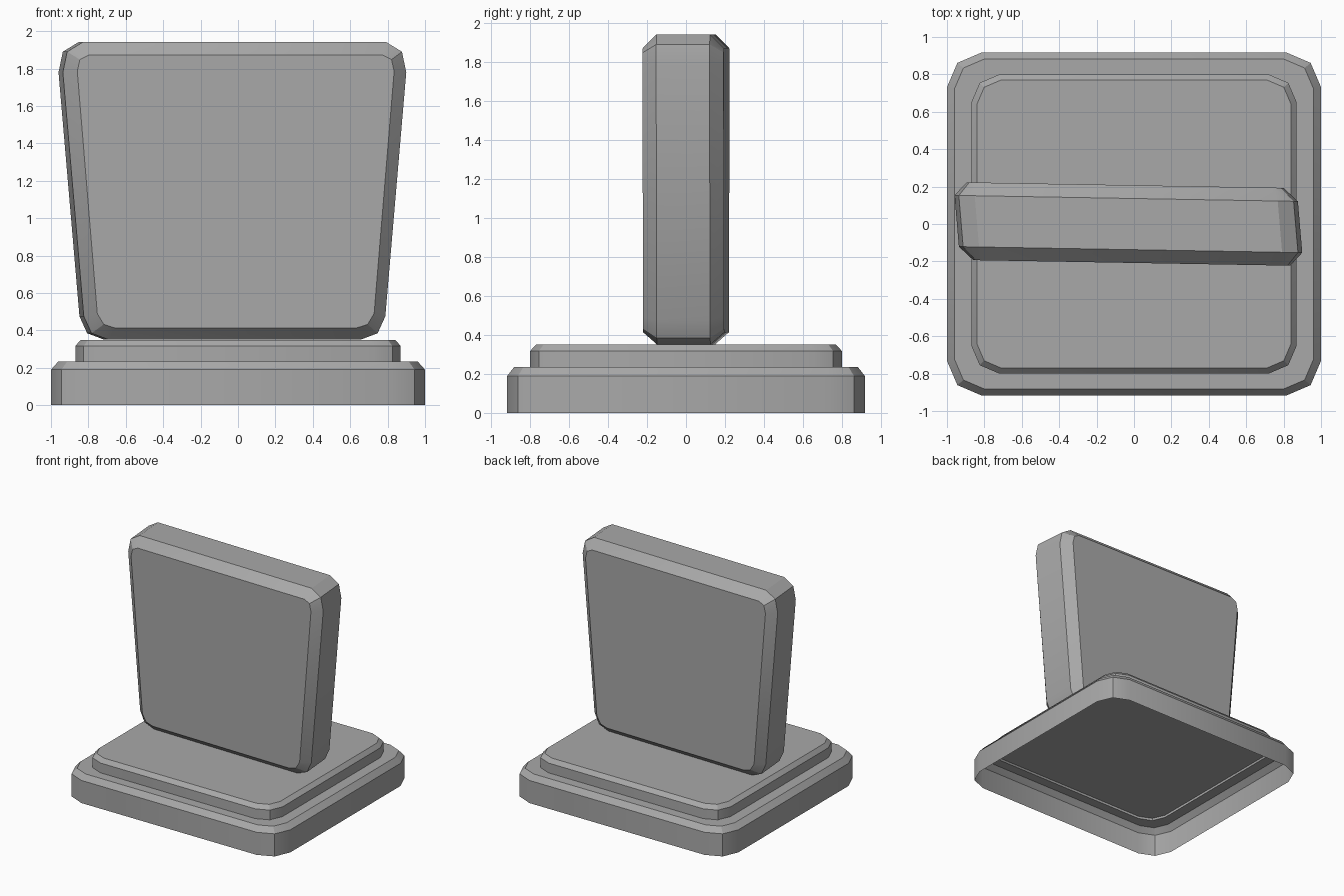
import bpy, bmesh, math

cube = bpy.data.objects.get("Cube")
if cube:
    bpy.data.objects.remove(cube, do_unlink=True)

grey = bpy.data.materials.new("plain grey")
grey.use_nodes = True
GREY = (0.395, 0.395, 0.395, 1)
grey.diffuse_color = GREY
grey.node_tree.nodes["Principled BSDF"].inputs["Base Color"].default_value = GREY


def loft(name, loops, capped):
    """Skin a stack of matching loops into one mesh."""
    bm = bmesh.new()
    rings = [[bm.verts.new(p) for p in loop] for loop in loops]
    for low, high in zip(rings, rings[1:]):
        n = len(low)
        for i in range(n):
            j = (i + 1) % n
            bm.faces.new((low[i], low[j], high[j], high[i]))
    if capped:
        bm.faces.new(rings[0][::-1])
        bm.faces.new(rings[-1])
    bmesh.ops.recalc_face_normals(bm, faces=bm.faces)
    mesh = bpy.data.meshes.new(name)
    bm.to_mesh(mesh)
    bm.free()
    mesh.materials.append(grey)
    ob = bpy.data.objects.new(name, mesh)
    bpy.context.collection.objects.link(ob)
    bpy.ops.object.select_all(action='DESELECT')
    ob.select_set(True)
    bpy.context.view_layer.objects.active = ob
    bpy.ops.object.shade_smooth_by_angle(angle=math.radians(30))


def base_loop(hx, hy, r, z):
    """Rounded rectangle with two cuts per corner."""
    k = 0.3 * r
    corner = [(hx, hy - r), (hx - k, hy - k), (hx - r, hy)]
    back = corner + [(-x, y) for x, y in reversed(corner)]
    return [(x, y, z) for x, y in back] + [(-x, -y, z) for x, y in back]


# Hollow lower tier, open underneath, with a ledge on top
loft("plinth_lower_tier", [
    base_loop(1.0, 0.917, 0.185, 0.0),
    base_loop(1.0, 0.917, 0.185, 0.19),
    base_loop(0.96, 0.882, 0.16, 0.235),
    base_loop(0.87, 0.8, 0.15, 0.235),
    base_loop(0.87, 0.8, 0.15, 0.255),
], False)

# Solid upper tier, its underside closing the hollow
loft("plinth_upper_tier", [
    base_loop(0.87, 0.8, 0.15, 0.255),
    base_loop(0.87, 0.8, 0.15, 0.317),
    base_loop(0.84, 0.77, 0.13, 0.35),
], True)


def panel_loop(right, y):
    """Tapered outline at depth y, skewed a little; right side is (half x, z)."""
    outline = right + [(-x, z) for x, z in reversed(right)]
    return [(x - 0.03 - 0.085 * y, y - 0.0175 * x, z) for x, z in outline]


# Upright tapered panel with bevelled front and back
rim = [(0.675, 0.351), (0.765, 0.385), (0.806, 0.475),
       (0.918, 1.78), (0.895, 1.89), (0.81, 1.942)]
face = [(0.645, 0.413), (0.705, 0.432), (0.74, 0.49),
        (0.847, 1.785), (0.833, 1.848), (0.785, 1.872)]
loft("upright_panel", [
    panel_loop(face, -0.208),
    panel_loop(rim, -0.137),
    panel_loop(rim, 0.137),
    panel_loop(face, 0.208),
], True)
